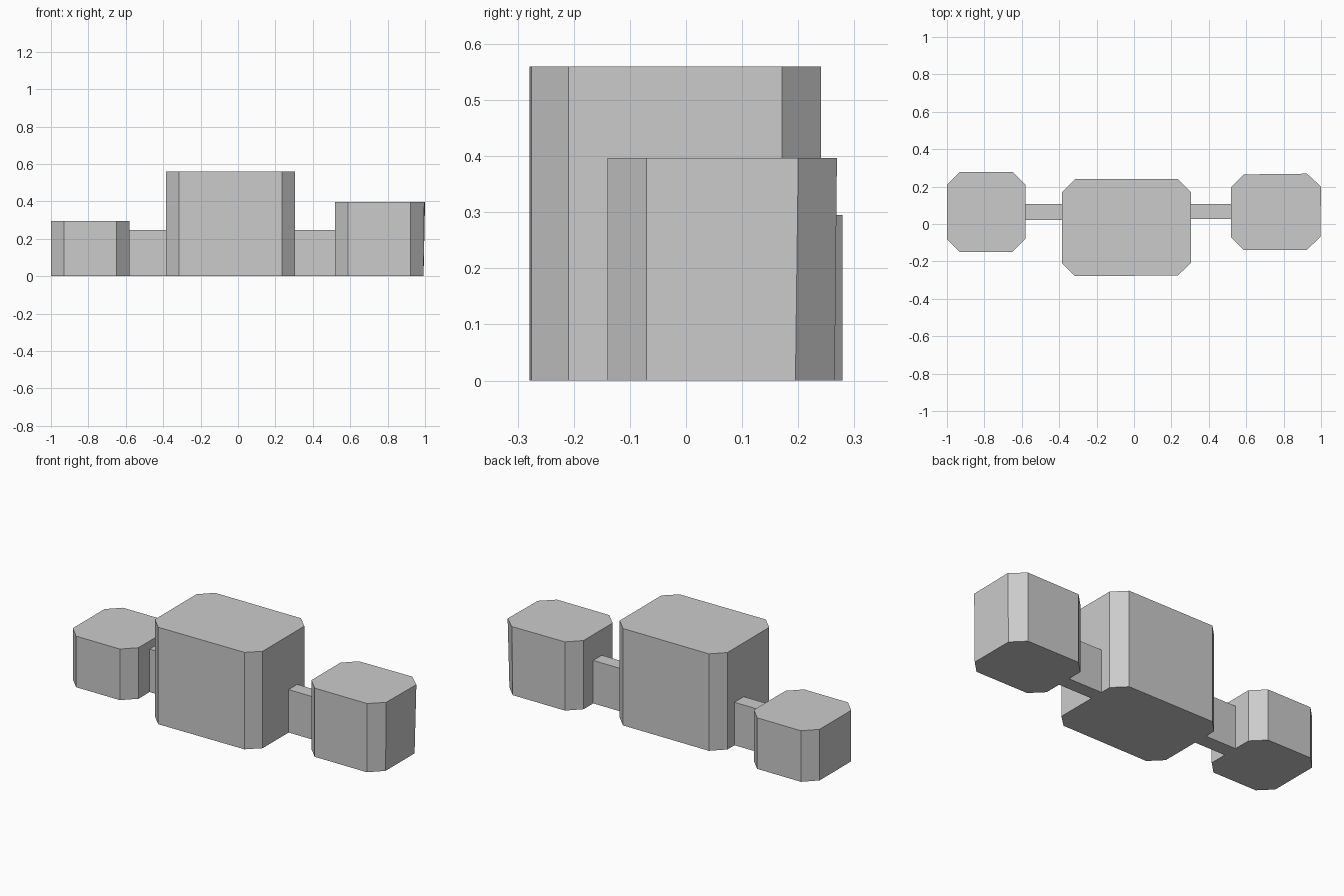
import bpy, bmesh

if "Cube" in bpy.data.objects:
    bpy.data.objects.remove(bpy.data.objects["Cube"])


def prism(name, outline, height, lean=None):
    """Extrude a flat outline from z = 0; lean moves chosen top points."""
    lean = lean or {}
    bm = bmesh.new()
    low = [bm.verts.new((x, y, 0)) for x, y in outline]
    high = []
    for i, (x, y) in enumerate(outline):
        dx, dy = lean.get(i, (0, 0))
        high.append(bm.verts.new((x + dx, y + dy, height)))
    bm.faces.new(low[::-1])
    bm.faces.new(high)
    n = len(low)
    for i in range(n):
        j = (i + 1) % n
        bm.faces.new((low[i], low[j], high[j], high[i]))
    bmesh.ops.recalc_face_normals(bm, faces=bm.faces)
    mesh = bpy.data.meshes.new(name)
    bm.to_mesh(mesh)
    bm.free()
    obj = bpy.data.objects.new(name, mesh)
    bpy.context.collection.objects.link(obj)
    return obj


def chamfered(x0, x1, y0, y1, c=0.07):
    """Rectangle with cut corners, counter-clockwise from front left."""
    return [(x0 + c, y0), (x1 - c, y0), (x1, y0 + c), (x1, y1 - c),
            (x1 - c, y1), (x0 + c, y1), (x0, y1 - c), (x0, y0 + c)]


def rectangle(x0, x1, y0, y1):
    return [(x0, y0), (x1, y0), (x1, y1), (x0, y1)]


# Three blocks with cut corners; the right one leans out at its back right corner
prism("left_block", chamfered(-1.0, -0.58, -0.15, 0.279), 0.295)

middle = chamfered(-0.385, 0.304, -0.279, 0.241)
middle[1] = (0.234, -0.275)
prism("middle_block", middle, 0.56)

right = chamfered(0.518, 0.992, -0.14, 0.265)
prism("right_block", right, 0.397, lean={2: (0.004, 0), 3: (0.008, 0.005), 4: (0.003, 0.004)})

# Narrow links between the blocks
prism("left_link", rectangle(-0.58, -0.385, 0.022, 0.107), 0.248)
prism("right_link", rectangle(0.304, 0.518, 0.028, 0.107), 0.248)
